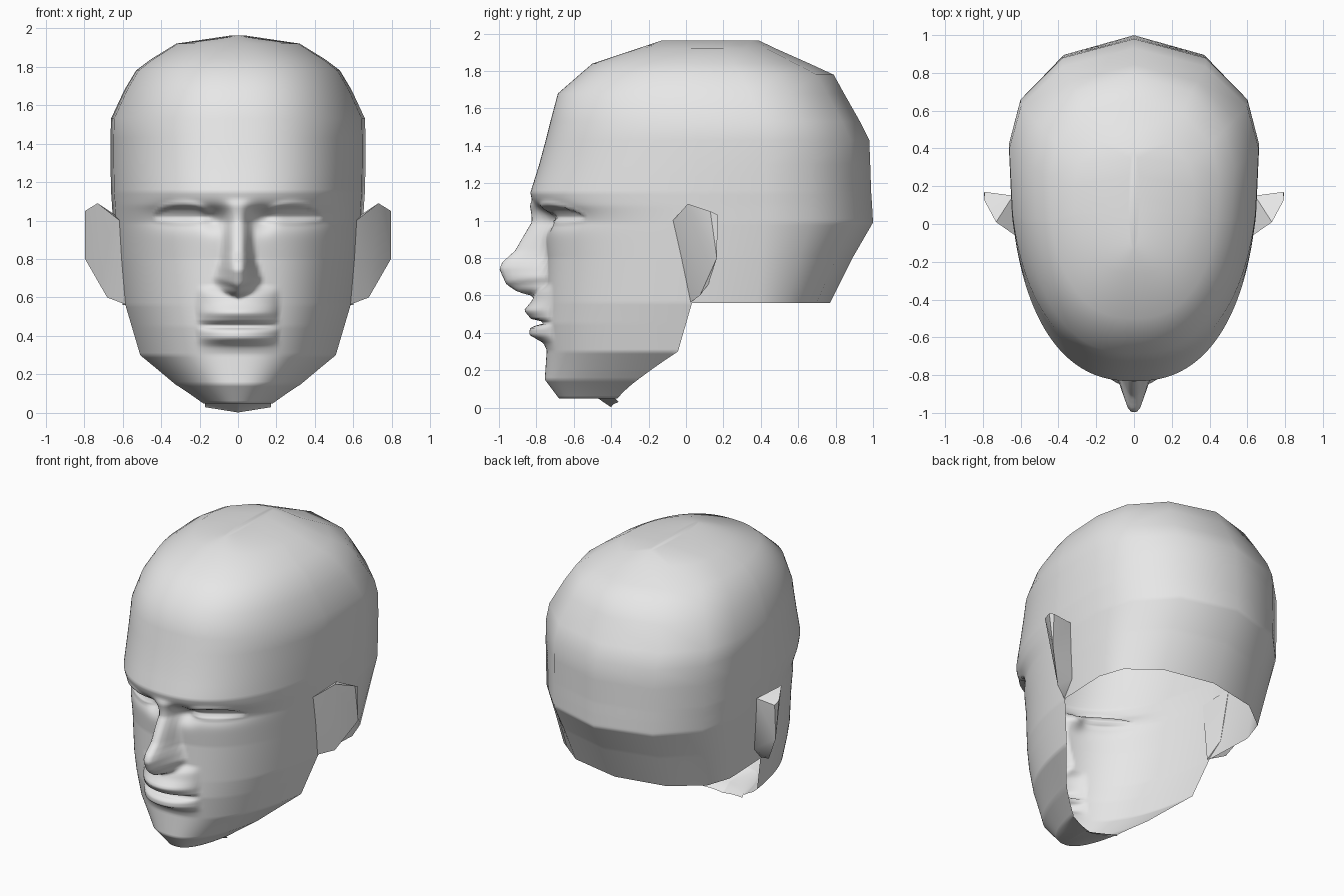
import bpy, bmesh, math

if "Cube" in bpy.data.objects:
    bpy.data.objects.remove(bpy.data.objects["Cube"])

skin = bpy.data.materials.new("light_grey")
skin.diffuse_color = (0.8, 0.8, 0.8, 1)
skin.use_nodes = True
skin.node_tree.nodes["Principled BSDF"].inputs["Base Color"].default_value = skin.diffuse_color

# Horizontal sections: z, front y, half width, widest y, back y, front sweep angle
SECTIONS = [
    (0.05, -0.68, 0.23, 0.38, 0.7, 49), (0.15, -0.755, 0.37, 0.38, 0.7, 60),
    (0.30, -0.745, 0.53, 0.38, 0.7, 72), (0.45, -0.76, 0.57, 0.38, 0.7, 74.5),
    (0.56, -0.755, 0.60, 0.38, 0.77, 76), (0.80, -0.745, 0.63, 0.40, 0.89, 76),
    (0.99, -0.76, 0.65, 0.42, 1.0, 76), (1.08, -0.82, 0.655, 0.42, 0.995, 76),
    (1.15, -0.832, 0.66, 0.42, 0.99, 76), (1.30, -0.785, 0.663, 0.42, 0.985, 76),
    (1.43, -0.75, 0.663, 0.42, 0.98, 76), (1.53, -0.725, 0.66, 0.40, 0.93, 76),
    (1.68, -0.685, 0.59, 0.34, 0.845, 76), (1.78, -0.57, 0.53, 0.29, 0.79, 76),
    (1.84, -0.50, 0.45, 0.25, 0.66, 76), (1.92, -0.26, 0.32, 0.20, 0.48, 76),
    (1.963, -0.13, 0.03, 0.15, 0.39, 76),
]
# Forward offset of the nose ridge and of the lips, by height
NOSE = [(0.595, 0), (0.62, 0.10), (0.66, 0.21), (0.74, 0.25), (0.78, 0.235),
        (0.84, 0.165), (0.94, 0.10), (1.03, 0.045), (1.11, 0)]
NOSE_WIDTH = [(0.6, 0.12), (0.70, 0.135), (0.80, 0.10), (1.0, 0.08)]
LIPS = [(0.31, 0), (0.345, 0.012), (0.39, 0.085), (0.43, 0.075), (0.455, -0.015),
        (0.475, 0.07), (0.52, 0.11), (0.57, 0.07), (0.62, 0.05), (0.66, 0)]
COLS = 48
N = 2.4


def interp(table, z):
    """Piecewise linear lookup; returns a list of the remaining fields."""
    if z <= table[0][0]:
        return list(table[0][1:])
    for a, b in zip(table, table[1:]):
        if z <= b[0]:
            t = (z - a[0]) / (b[0] - a[0])
            return [p + (q - p) * t for p, q in zip(a[1:], b[1:])]
    return list(table[-1][1:])


def smooth(a, b, v):
    t = min(1, max(0, (v - a) / (b - a)))
    return t * t * (3 - 2 * t)


def bump(x, z, cx, cz, rx, rz):
    return math.exp(-((x - cx) / rx) ** 2 - ((z - cz) / rz) ** 2)


def features(x, z):
    """Backward offset of the face at (x, z)."""
    d = 0
    # nose, with a base that rises towards the nostrils
    width = interp(NOSE_WIDTH, z)[0]
    d -= interp(NOSE, z - 0.35 * x * (z < 0.75))[0] * (1 - smooth(0.015, width, x))
    # lips
    d -= interp(LIPS, z)[0] * max(0, 1 - (x / 0.21) ** 2) ** 0.8
    # eye sockets
    d += 0.045 * bump(x, z, 0.29, 1.03, 0.19, 0.06)
    d += 0.05 * bump(x, z, 0.12, 1.01, 0.06, 0.06)
    # eye openings: upper lid overhang and recessed almond
    k = 1 - ((x - 0.285) / 0.155) ** 2
    if k > 0:
        top, low = 1.015 + 0.06 * k ** 0.7, 1.015 - 0.012 * k
        d -= 0.014 * math.sqrt(k) * math.exp(-((z - top - 0.012) / 0.014) ** 2)
        d -= 0.010 * math.sqrt(k) * math.exp(-((z - low + 0.012) / 0.012) ** 2)
        if low < z < top:
            d += 0.022 * math.sqrt(k)
    return d


bm = bmesh.new()


def make_row(z):
    yf, w, yw, yb, sweep = interp(SECTIONS, z)
    pts = []
    for i in range(COLS + 1):                       # face side
        phi = math.radians(sweep) * (i / COLS) ** 1.2
        x = w * math.sin(phi) ** (2 / N)
        y = yw - (yw - yf) * math.cos(phi) ** (2 / N)
        if z < 1.25:
            y += features(x, z)
        pts.append((x, y, z))
    if z > 0.555:                                   # back of the skull
        for t in (0, 25, 55, 90):
            t = math.radians(t)
            x = 0 if t > 1.5 else w * math.cos(t)
            pts.append((x, yw + (yb - yw) * math.sin(t), z))
    return [bm.verts.new(p) for p in pts]


# Fine rows over the face, coarse rows over the cranium
heights = [0.05 + i * 0.0125 for i in range(41)] + [0.56]
heights += [0.575 + i * 0.0125 for i in range(54)]
heights += [s[0] for s in SECTIONS if s[0] > 1.25]
rows = [make_row(z) for z in heights]

# Underside of the chin
chin = rows[0]
edge = chin[COLS].co.x
under, lip = [], []
for i, v in enumerate(chin):
    s = v.co.x / edge
    lip.append(bm.verts.new((v.co.x * 0.95, v.co.y + (-0.46 + 0.08 * s - v.co.y) * 0.95, 0.05)))
    under.append(bm.verts.new((v.co.x * 0.95, -0.40 + 0.04 * s * s, 0.002 + 0.028 * s)))
rows = [under, lip] + rows

for a, b in zip(rows, rows[1:]):
    for i in range(min(len(a), len(b)) - 1):
        bm.faces.new((a[i], a[i + 1], b[i + 1], b[i]))
bm.faces.new(rows[-1])                              # crown


def finish(bm, name):
    for f in bm.faces:
        f.smooth = True
    me = bpy.data.meshes.new(name)
    bm.to_mesh(me)
    bm.free()
    me.materials.append(skin)
    ob = bpy.data.objects.new(name, me)
    bpy.context.collection.objects.link(ob)
    mir = ob.modifiers.new("mirror", 'MIRROR')
    mir.use_clip = True
    mir.merge_threshold = 0.0005
    return ob


finish(bm, "head")

# Ears: thin wedges flaring out from the side of the head
bm = bmesh.new()
for p in [(0.615, -0.07, 1.0), (0.73, 0.01, 1.09), (0.795, 0.13, 1.05), (0.79, 0.17, 1.03),
          (0.795, 0.165, 0.8), (0.68, 0.075, 0.6), (0.575, 0.02, 0.56),
          (0.64, 0.15, 1.03), (0.60, 0.12, 0.66)]:
    bm.verts.new(p)
bmesh.ops.convex_hull(bm, input=bm.verts)
bmesh.ops.recalc_face_normals(bm, faces=bm.faces)
ears = finish(bm, "ears")
bpy.context.view_layer.objects.active = ears
ears.select_set(True)
bpy.ops.object.shade_smooth_by_angle(angle=math.radians(35))
